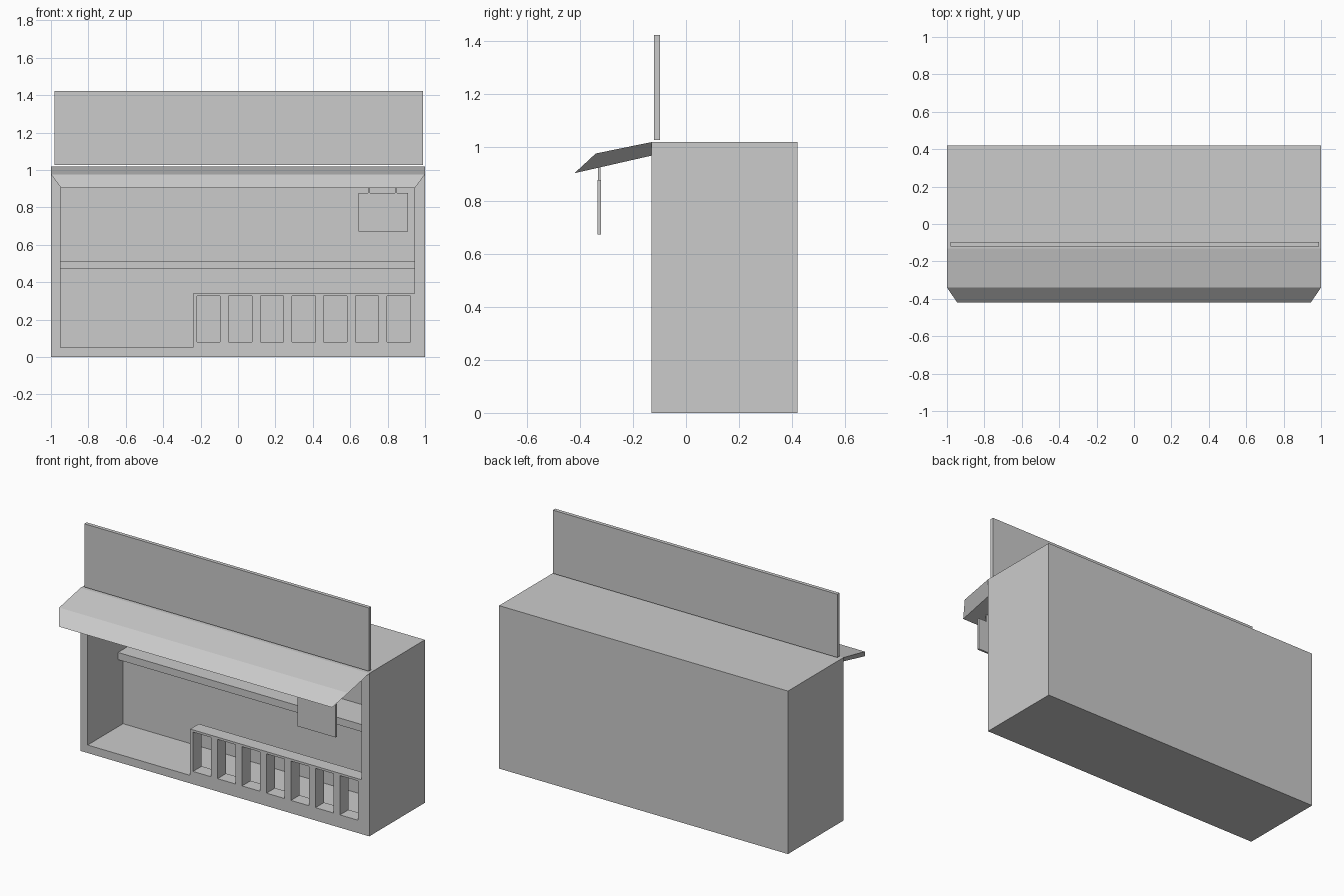
import bpy
import bmesh

if "Cube" in bpy.data.objects:
    bpy.data.objects.remove(bpy.data.objects["Cube"])


def mesh_object(name, bm):
    bmesh.ops.recalc_face_normals(bm, faces=bm.faces)
    mesh = bpy.data.meshes.new(name)
    bm.to_mesh(mesh)
    bm.free()
    obj = bpy.data.objects.new(name, mesh)
    bpy.context.collection.objects.link(obj)
    return obj


def box(name, x, y, z):
    """Box from (min, max) ranges on each axis."""
    bm = bmesh.new()
    bmesh.ops.create_cube(bm, size=1)
    for v in bm.verts:
        for i, (lo, hi) in enumerate((x, y, z)):
            v.co[i] = hi if v.co[i] > 0 else lo
    return mesh_object(name, bm)


def cut(target, x, y, z):
    """Subtract a box from the target and discard the cutter."""
    cutter = box("cutter", x, y, z)
    cutter.hide_render = True
    mod = target.modifiers.new("cut", "BOOLEAN")
    mod.operation = "DIFFERENCE"
    mod.solver = "EXACT"
    mod.object = cutter
    bpy.context.view_layer.objects.active = target
    bpy.ops.object.modifier_apply(modifier=mod.name)
    bpy.data.objects.remove(cutter)


FRONT = -0.13
INNER = (-0.95, 0.945)

# Stall body: open front, with a deeper recess above the back shelf
body = box("stall_body", (-1, 1), (FRONT, 0.42), (0, 1.02))
cut(body, INNER, (-0.5, 0.22), (0.05, 0.97))
cut(body, INNER, (0.1, 0.39), (0.515, 0.97))

# Overhanging lip of the back shelf
box("shelf_lip", INNER, (0.17, 0.22), (0.47, 0.515))

# Front counter wall with a row of display windows
counter = box("counter_front", (-0.24, INNER[1]), (FRONT, -0.045), (0.05, 0.34))
for i in range(7):
    left = -0.22 + i * 0.1695
    cut(counter, (left, left + 0.125), (-0.5, 0.1), (0.08, 0.326))

# Awning: sloped roof, steeper front flap, undercut ends
profile = [(1.0, FRONT, 1.02), (1.0, -0.34, 0.977),
           (0.945, -0.42, 0.903), (0.945, FRONT, 0.969)]
bm = bmesh.new()
right = [bm.verts.new(p) for p in profile]
left = [bm.verts.new((-x, y, z)) for x, y, z in profile]
bm.faces.new(right)
bm.faces.new(left[::-1])
for i in range(4):
    j = (i + 1) % 4
    bm.faces.new((right[i], left[i], left[j], right[j]))
mesh_object("awning", bm)

# Blank roof board
box("roof_board", (-0.98, 0.99), (-0.12, -0.097), (1.027, 1.423))

# Small hanging board and its two hangers
box("hanging_board", (0.645, 0.91), (-0.333, -0.32), (0.672, 0.877))
for n, x in enumerate((0.70, 0.845)):
    box(f"hanger_{n + 1}", (x - 0.006, x + 0.006), (-0.331, -0.322), (0.877, 0.925))
